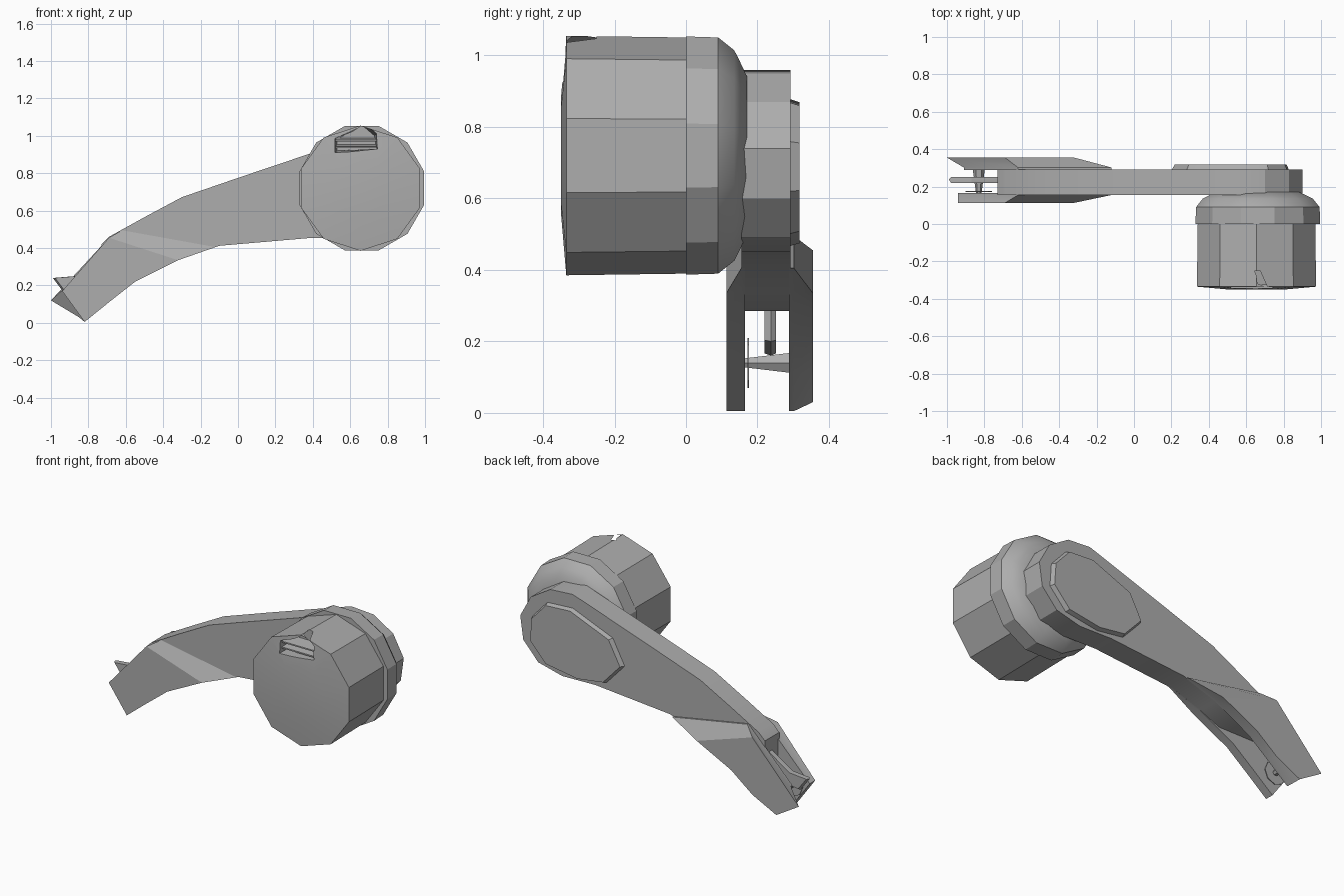
import bpy, bmesh, math
from mathutils import Vector

cube = bpy.data.objects.get("Cube")
if cube:
    bpy.data.objects.remove(cube, do_unlink=True)

grey = bpy.data.materials.new("plain_grey")
grey.use_nodes = True
colour = (0.42, 0.42, 0.42, 1)
grey.diffuse_color = colour
grey.node_tree.nodes["Principled BSDF"].inputs["Base Color"].default_value = colour


def loft(name, rings):
    """Join (y, outline) rings of equal length into a closed solid."""
    bm = bmesh.new()
    loops = [[bm.verts.new((x, y, z)) for x, z in pts] for y, pts in rings]
    n = len(loops[0])
    for a, b in zip(loops, loops[1:]):
        for i in range(n):
            j = (i + 1) % n
            bm.faces.new((a[i], a[j], b[j], b[i]))
    bm.faces.new(loops[0])
    bm.faces.new(loops[-1])
    bmesh.ops.recalc_face_normals(bm, faces=bm.faces)
    mesh = bpy.data.meshes.new(name)
    bm.to_mesh(mesh)
    bm.free()
    mesh.materials.append(grey)
    ob = bpy.data.objects.new(name, mesh)
    bpy.context.collection.objects.link(ob)
    return ob


def circle(x, z, r, sides, phase=0):
    step = math.tau / sides
    return [(x + r * math.cos(i * step + phase), z + r * math.sin(i * step + phase))
            for i in range(sides)]


def shrink(pts, f):
    c = sum((Vector(p) for p in pts), Vector((0, 0))) / len(pts)
    return [tuple(c + (Vector(p) - c) * f) for p in pts]


def rect(x0, x1, z0, z1):
    return [(x0, z0), (x1, z0), (x1, z1), (x0, z1)]


# Motor drum with a slightly domed front
tilt = math.pi / 10
drum = loft("drum", [(y, circle(0.655, 0.72, r, 10, tilt)) for y, r in
                     ((-0.35, 0.16), (-0.335, 0.335), (0.02, 0.33))])

# Notch cut into the upper front rim of the drum
cutter = loft("recess_cutter", [(-0.4, [(0.51, 0.905), (0.75, 0.93), (0.75, 1.02), (0.66, 1.045), (0.51, 0.99)]),
                                (-0.25, [(0.53, 0.92), (0.74, 0.93), (0.73, 1.0), (0.66, 1.06), (0.53, 0.98)])])
cutter.hide_render = True
cut = drum.modifiers.new("recess", "BOOLEAN")
cut.operation = "DIFFERENCE"
cut.solver = "EXACT"
cut.object = cutter
bpy.context.view_layer.objects.active = drum
drum.select_set(True)
bpy.ops.object.modifier_apply(modifier="recess")
bpy.data.objects.remove(cutter, do_unlink=True)

# Slats inside the notch
for i in range(2):
    z = 0.935 + 0.035 * i
    loft(f"recess_slat_{i + 1}", [(-0.325, rect(0.52, 0.74, z, z + 0.008)),
                                  (-0.24, rect(0.52, 0.74, z + 0.012, z + 0.02))])

# Flange behind the drum, tapering to the arm
loft("flange", [(y, circle(0.662, 0.72, r, 12, math.pi / 12)) for y, r in
                ((0, 0.345), (0.09, 0.342), (0.135, 0.305), (0.152, 0.27), (0.17, 0.23))])

# Curved arm with a rounded head
arm = [(-0.73, 0.42), (-0.69, 0.46), (-0.5, 0.565), (-0.3, 0.672), (0, 0.775), (0.4, 0.91),
       (0.55, 0.96), (0.7, 0.95), (0.83, 0.87), (0.9, 0.74), (0.88, 0.6), (0.78, 0.49), (0.62, 0.45),
       (0.4, 0.455), (-0.1, 0.412), (-0.32, 0.34), (-0.45, 0.285), (-0.73, 0.285)]
loft("arm", [(0.155, arm), (0.292, arm)])

# Cap plate on the back of the arm head
cap = [(0.2, 0.62), (0.32, 0.49), (0.5, 0.465), (0.72, 0.5), (0.83, 0.62),
       (0.82, 0.76), (0.72, 0.87), (0.55, 0.88), (0.28, 0.77)]
loft("arm_cap", [(0.285, cap), (0.318, shrink(cap, 0.95))])

# Fork prongs, each sloping out from the arm
lower = [(-0.82, 0.005), (-0.69, 0.11), (-0.55, 0.22)]
root = lower + [(-0.32, 0.34), (-0.12, 0.405), (-0.62, 0.495)]
face = lower + [(-0.42, 0.285), (-0.32, 0.335), (-0.69, 0.455)]
loft("front_prong", [(0.165, [(-0.94, 0.17)] + root), (0.155, [(-0.94, 0.17)] + root),
                     (0.113, [(-0.94, 0.17)] + face)])
loft("back_prong", [(0.302, [(-0.91, 0.2)] + root), (0.288, [(-0.91, 0.2)] + root)][::-1]
     + [(0.355, [(-1, 0.12), (-0.85, 0.03)] + face[1:])])

# Pointed tongue in the middle of the fork
tongue = [(-0.93, 0.16), (-0.7, 0.2), (-0.7, 0.36), (-0.87, 0.25), (-0.99, 0.24)]
loft("tongue", [(0.22, shrink(tongue, 0.92)), (0.238, tongue), (0.252, shrink(tongue, 0.92))])

# Tapered pin with a thin washer at each prong
loft("pin", [(0.16, circle(-0.83, 0.14, 0.014, 6)), (0.305, circle(-0.83, 0.14, 0.034, 6))])
for name, y, r in (("front_washer", 0.172, 0.07), ("back_washer", 0.298, 0.035)):
    loft(name, [(y, circle(-0.83, 0.14, r, 8)), (y + 0.004, circle(-0.83, 0.14, r, 8))])

# Keep faceted edges crisp
for ob in bpy.context.scene.objects:
    if ob.type == "MESH":
        ob.select_set(True)
bpy.ops.object.shade_smooth_by_angle(angle=math.radians(25))
